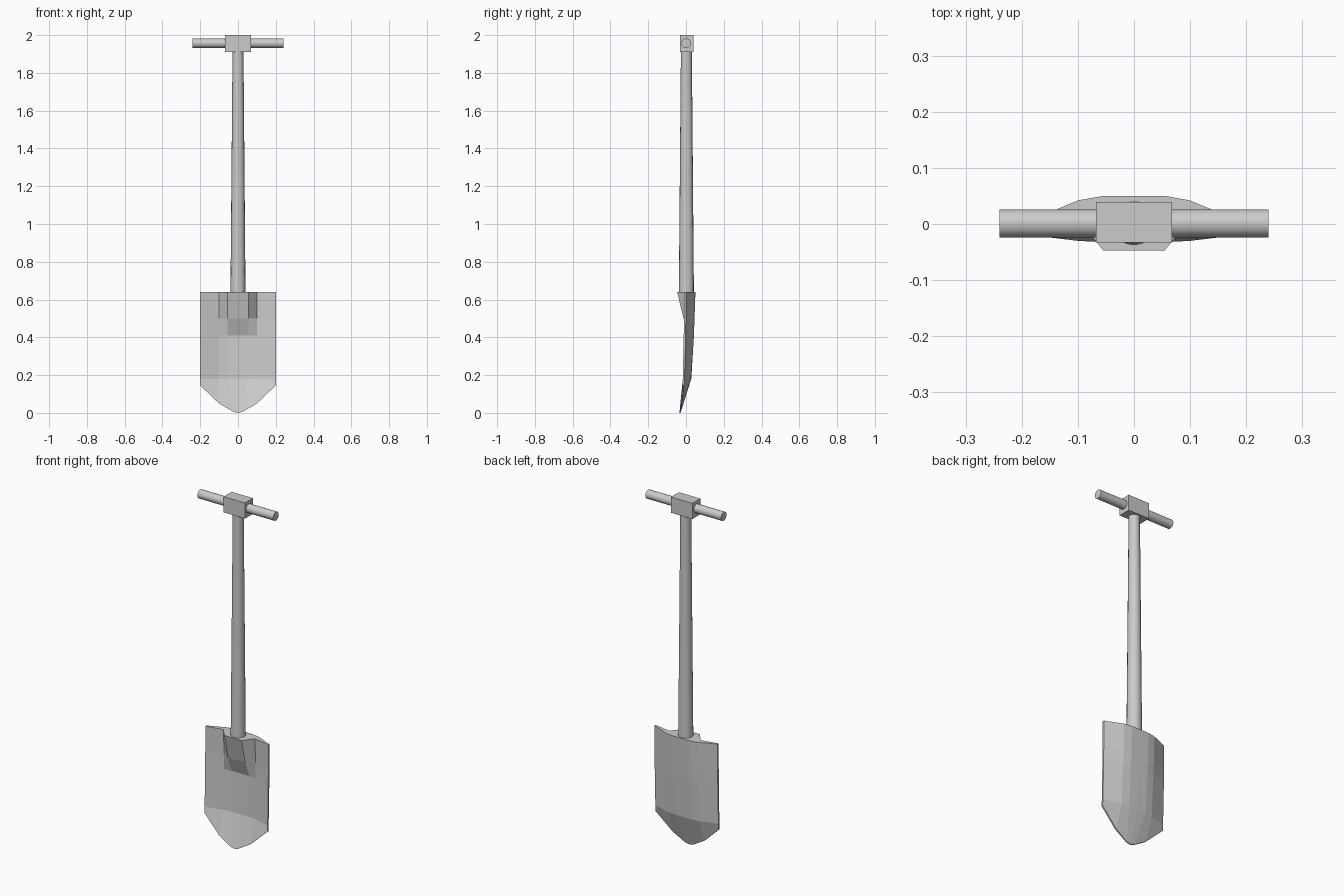
import bpy, bmesh, math
from mathutils import Matrix

if "Cube" in bpy.data.objects:
    bpy.data.objects.remove(bpy.data.objects["Cube"])

grey = bpy.data.materials.new("plain grey")
grey.diffuse_color = (0.6, 0.6, 0.6, 1)
grey.use_nodes = True
grey.node_tree.nodes["Principled BSDF"].inputs["Base Color"].default_value = grey.diffuse_color


def make(name, bm, smooth=False):
    bmesh.ops.recalc_face_normals(bm, faces=bm.faces[:])
    me = bpy.data.meshes.new(name)
    bm.to_mesh(me)
    bm.free()
    me.materials.append(grey)
    ob = bpy.data.objects.new(name, me)
    bpy.context.collection.objects.link(ob)
    if smooth:
        bpy.context.view_layer.objects.active = ob
        ob.select_set(True)
        bpy.ops.object.shade_smooth_by_angle(angle=math.radians(40))
        ob.select_set(False)
    return ob


def cone(name, r1, r2, length, sides, matrix):
    bm = bmesh.new()
    bmesh.ops.create_cone(bm, cap_ends=True, segments=sides, radius1=r1,
                          radius2=r2, depth=length, matrix=matrix)
    return make(name, bm, True)


# blade: each row runs from the middle to the side as (x, z, front y, back y)
def level(z, *ys):
    return [(x, z, f, b) for x, (f, b) in zip((0, 0.055, 0.1, 0.2), ys)]


half_rows = [
    level(0.64, (-0.047, 0.05), (-0.047, 0.05), (0.01, 0.042), (-0.01, 0.0)),
    level(0.5, (-0.013, 0.045), (-0.013, 0.045), (0.017, 0.038), (-0.011, -0.001)),
    level(0.41, (0.022, 0.042), (0.022, 0.042), (0.016, 0.034), (-0.012, -0.002)),
    level(0.18, (0.015, 0.028), (0.014, 0.027), (0.01, 0.022), (-0.017, -0.008)),
    [(0, 0, -0.035, -0.029), (0.025, 0.006, -0.034, -0.028),
     (0.1, 0.05, -0.03, -0.022), (0.2, 0.145, -0.018, -0.01)],
]
bm = bmesh.new()
front, back = [], []
for half in half_rows:
    row = [(-x, z, f, b) for x, z, f, b in half[:0:-1]] + half
    front.append([bm.verts.new((x, f, z)) for x, z, f, b in row])
    back.append([bm.verts.new((x, b, z)) for x, z, f, b in row])
for grid in (front, back):
    for a, b in zip(grid, grid[1:]):
        for i in range(6):
            bm.faces.new((a[i], a[i + 1], b[i + 1], b[i]))
# rim joining front and back
rim = [front[0], front[-1], [r[0] for r in front], [r[-1] for r in front]]
rim_back = [back[0], back[-1], [r[0] for r in back], [r[-1] for r in back]]
for f, b in zip(rim, rim_back):
    for i in range(len(f) - 1):
        bm.faces.new((f[i], f[i + 1], b[i + 1], b[i]))
make("blade", bm)

# tapered shaft
cone("shaft", 0.04, 0.029, 1.30, 16, Matrix.Translation((0, 0.002, 1.27)))

# block on top of the shaft
bm = bmesh.new()
bmesh.ops.create_cube(bm, size=1, matrix=Matrix.Translation((0, 0.003, 1.955))
                      @ Matrix.Diagonal((0.136, 0.072, 0.09, 1)))
make("handle_block", bm)

# cross grip
cone("grip", 0.025, 0.025, 0.48, 32,
     Matrix.Translation((0, 0.001, 1.957)) @ Matrix.Rotation(math.pi / 2, 4, 'Y'))
